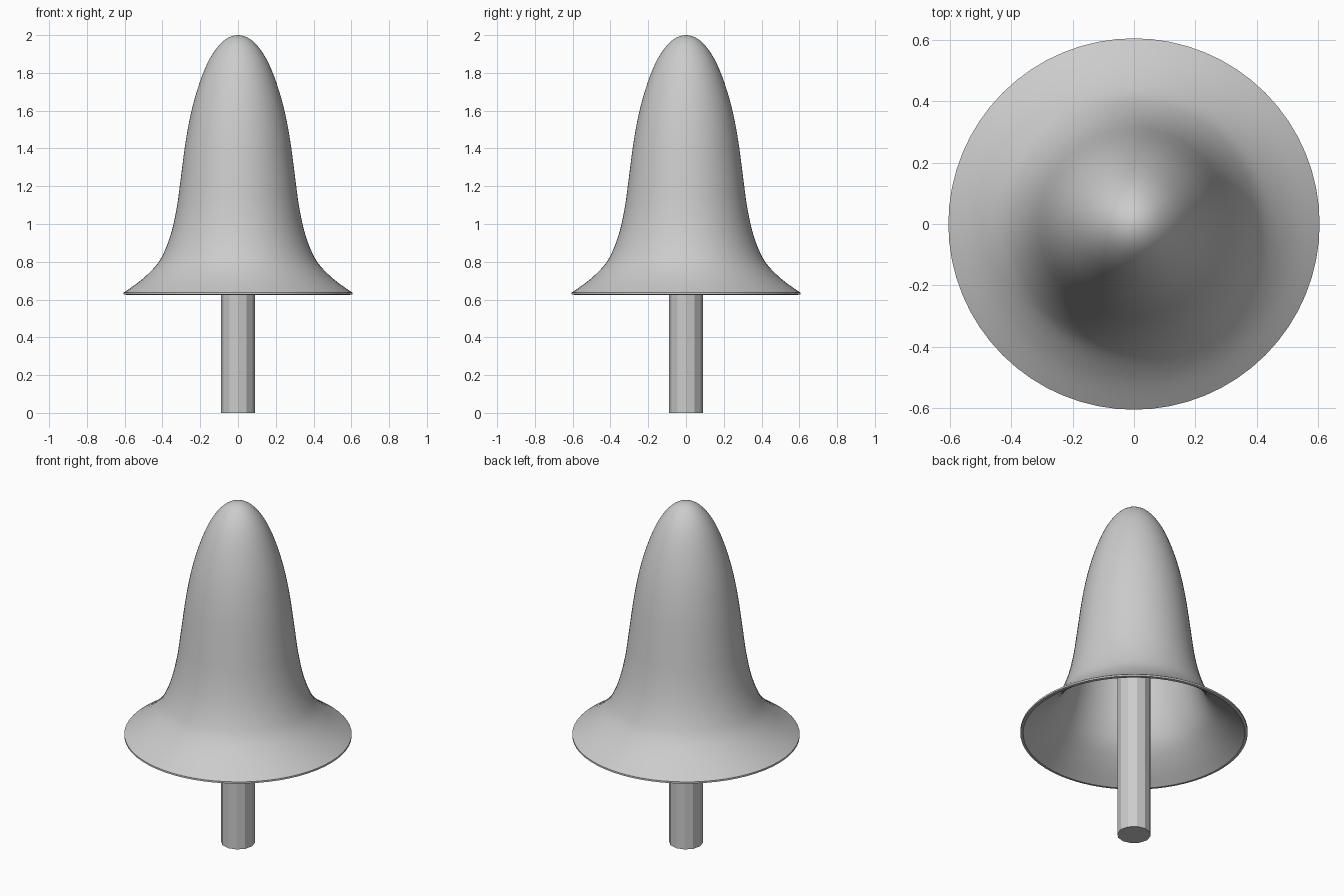
import bpy, bmesh, math

if "Cube" in bpy.data.objects:
    bpy.data.objects.remove(bpy.data.objects["Cube"])

mat = bpy.data.materials.new("plain_grey")
mat.diffuse_color = (0.6, 0.6, 0.6, 1)
mat.use_nodes = True
mat.node_tree.nodes["Principled BSDF"].inputs["Base Color"].default_value = mat.diffuse_color


def add_object(name, bm):
    bmesh.ops.recalc_face_normals(bm, faces=bm.faces)
    mesh = bpy.data.meshes.new(name)
    bm.to_mesh(mesh)
    bm.free()
    obj = bpy.data.objects.new(name, mesh)
    bpy.context.collection.objects.link(obj)
    mesh.materials.append(mat)
    return obj


def spline(pts, steps=4):
    # Catmull-Rom smoothing of a (radius, height) profile
    p = [(-pts[1][0], pts[1][1])] + pts + [pts[-1]]
    out = []
    for i in range(1, len(p) - 2):
        for s in range(steps):
            t = s / steps
            out.append(tuple(0.5 * (2 * b + (c - a) * t + (2*a - 5*b + 4*c - d) * t**2
                                    + (3*b - a - 3*c + d) * t**3)
                             for a, b, c, d in zip(p[i-1], p[i], p[i+1], p[i+2])))
    return out + [pts[-1]]


# Bell-shaped hollow cap: outer skin, thin rim, inner skin
outer = [(0, 2.0), (0.07, 1.975), (0.135, 1.9), (0.19, 1.785), (0.24, 1.625),
         (0.275, 1.45), (0.302, 1.25), (0.322, 1.1), (0.349, 0.97),
         (0.385, 0.865), (0.43, 0.785), (0.51, 0.705), (0.605, 0.637)]
inner = [(0, 1.975), (0.06, 1.95), (0.12, 1.88), (0.175, 1.765), (0.225, 1.61),
         (0.26, 1.44), (0.287, 1.24), (0.307, 1.09), (0.334, 0.96),
         (0.37, 0.85), (0.418, 0.768), (0.5, 0.69), (0.59, 0.625)]
profile = spline(outer) + [(0.605, 0.627)] + spline(inner)[::-1]
bm = bmesh.new()
verts = [bm.verts.new((r, 0, z)) for r, z in profile]
edges = [bm.edges.new(e) for e in zip(verts, verts[1:])]
bmesh.ops.spin(bm, geom=verts + edges, cent=(0, 0, 0), axis=(0, 0, 1),
               angle=2 * math.pi, steps=64)
bmesh.ops.remove_doubles(bm, verts=bm.verts, dist=0.0005)
cap = add_object("cap", bm)
bpy.context.view_layer.objects.active = cap
cap.select_set(True)
bpy.ops.object.shade_smooth_by_angle(angle=math.radians(40))

# Twelve-sided flat-faced stem, running up inside the cap
bm = bmesh.new()
top = 1.8
bmesh.ops.create_cone(bm, cap_ends=True, segments=12, radius1=0.09, radius2=0.09, depth=top)
bmesh.ops.translate(bm, verts=bm.verts, vec=(0, 0, top / 2))
add_object("stem", bm)
